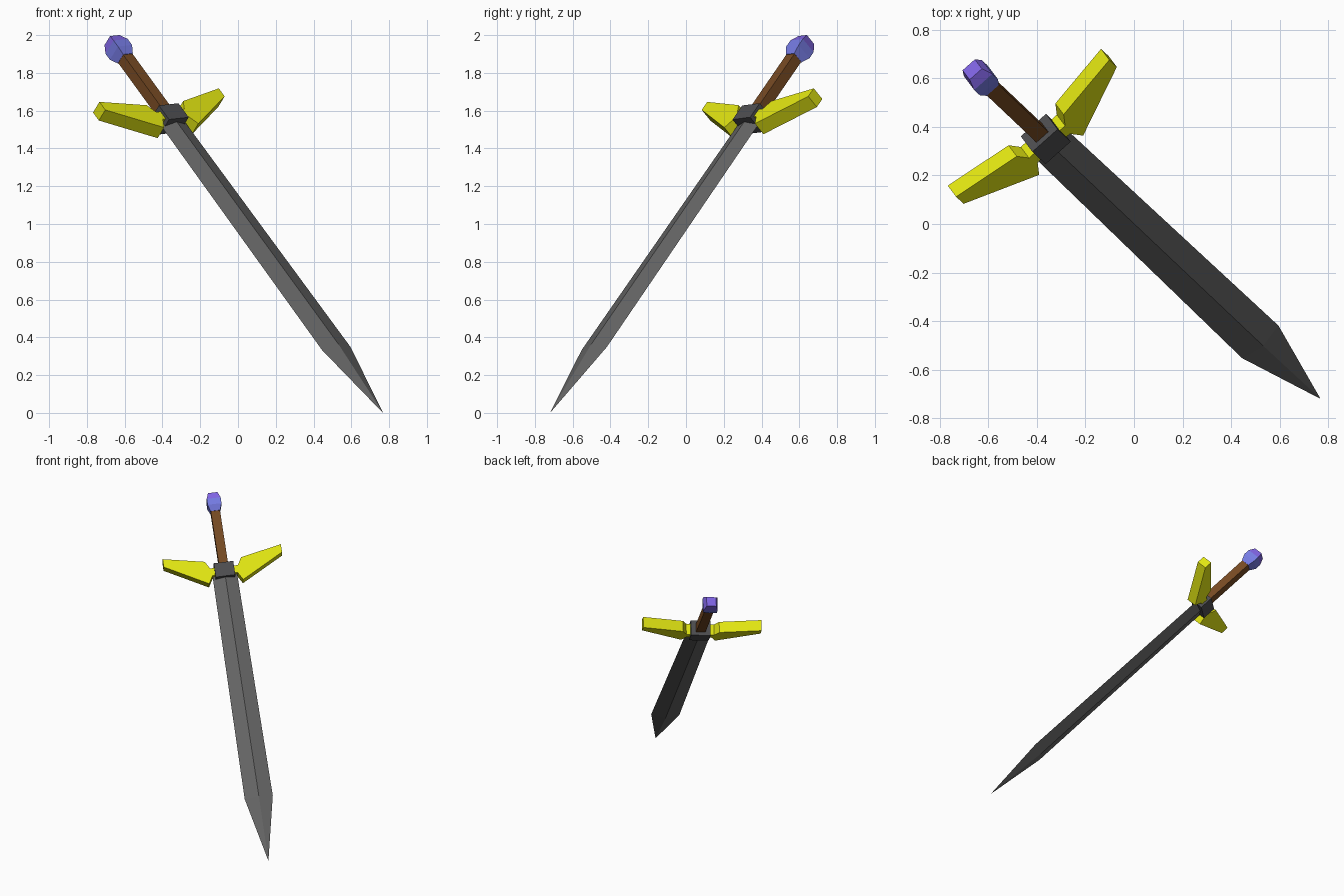
import bpy, bmesh
from mathutils import Vector, Matrix

if "Cube" in bpy.data.objects:
    bpy.data.objects.remove(bpy.data.objects["Cube"])

# Sword frame: local x = across the blade, y = out of the flat, z = tip to pommel
TIP = Vector((0.768, -0.72, 0.0))
U = Vector((-0.514, 0.486, 0.707)).normalized()
W = Vector((0.743, 0.663, 0.084))
W = (W - U * W.dot(U)).normalized()
N = U.cross(W)
FRAME = Matrix((W, N, U)).transposed().to_4x4()
FRAME.translation = TIP


def material(name, rgb):
    m = bpy.data.materials.new(name)
    m.diffuse_color = (*rgb, 1.0)
    m.use_nodes = True
    m.node_tree.nodes["Principled BSDF"].inputs["Base Color"].default_value = m.diffuse_color
    return m


STEEL = material("blade steel", (0.13, 0.13, 0.13))
IRON = material("dark iron", (0.075, 0.075, 0.08))
GOLD = material("yellow", (0.76, 0.79, 0.006))
LEATHER = material("brown grip", (0.18, 0.067, 0.016))
BLUE = material("blue", (0.18, 0.2, 0.77))
PURPLE = material("purple", (0.22, 0.13, 0.78))


def finish(name, bm, *mats):
    bmesh.ops.remove_doubles(bm, verts=bm.verts, dist=1e-5)
    bmesh.ops.recalc_face_normals(bm, faces=bm.faces)
    me = bpy.data.meshes.new(name)
    bm.to_mesh(me)
    bm.free()
    for m in mats:
        me.materials.append(m)
    ob = bpy.data.objects.new(name, me)
    ob.matrix_world = FRAME
    bpy.context.collection.objects.link(ob)
    return ob


def stack(sections, corners):
    """Loft four-cornered rings; each section is (z, half_x, half_y)."""
    bm = bmesh.new()
    rings = [[bm.verts.new((cx * hx, cy * hy, z)) for cx, cy in corners]
             for z, hx, hy in sections]
    for a, b in zip(rings, rings[1:]):
        for i in range(4):
            j = (i + 1) % 4
            bm.faces.new((a[i], a[j], b[j], b[i]))
    bm.faces.new(rings[0])
    bm.faces.new(rings[-1])
    return bm


SQUARE = [(-1, -1), (1, -1), (1, 1), (-1, 1)]
DIAMOND = [(-1, 0), (0, -1), (1, 0), (0, 1)]

# Blade: diamond section, widening towards the point
finish("blade", stack([(0, 0.0005, 0.0005), (0.482, 0.101, 0.03), (2.18, 0.088, 0.03)],
                      DIAMOND), STEEL)

# Guard block and grip
finish("guard_block", stack([(2.15, 0.07, 0.056), (2.255, 0.07, 0.056)], SQUARE), IRON)
finish("grip", stack([(2.24, 0.033, 0.031), (2.67, 0.033, 0.031)], SQUARE), LEATHER)

# Pommel: bulging square gem, purple on the faces towards the end
bm = stack([(2.655, 0.034, 0.034), (2.70, 0.05, 0.05), (2.745, 0.05, 0.05),
            (2.792, 0.034, 0.034)], SQUARE)
bm.normal_update()
pommel = finish("pommel", bm, BLUE, PURPLE)
for p in pommel.data.polygons:
    p.material_index = 1 if p.normal.z > 0.3 else 0

# Guard wings: extruded profile, one each side
PROFILE = [(0.05, 2.175), (0.09, 2.17), (0.122, 2.112), (0.425, 2.28),
           (0.425, 2.34), (0.13, 2.28), (0.10, 2.225), (0.05, 2.225)]
for side, name in ((-1, "left_wing"), (1, "right_wing")):
    bm = bmesh.new()
    face = bm.faces.new([bm.verts.new((side * x, -0.04, z)) for x, z in PROFILE])
    ext = bmesh.ops.extrude_face_region(bm, geom=[face], use_keep_orig=True)
    bmesh.ops.translate(bm, vec=(0, 0.08, 0),
                        verts=[v for v in ext["geom"] if isinstance(v, bmesh.types.BMVert)])
    finish(name, bm, GOLD)
